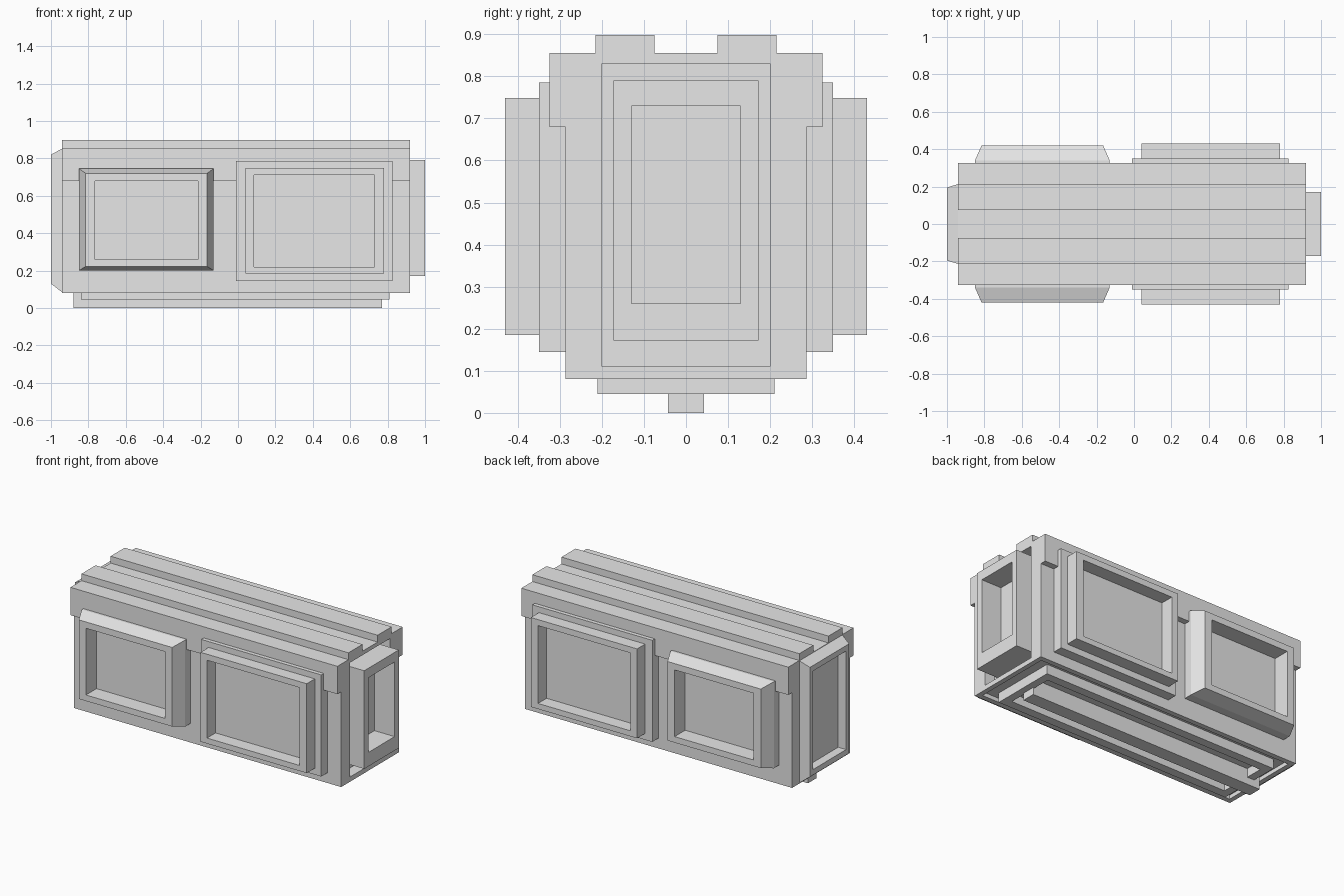
import bpy
import bmesh

default = bpy.data.objects.get("Cube")
if default:
    bpy.data.objects.remove(default, do_unlink=True)

grey = bpy.data.materials.new("light_grey")
grey.use_nodes = True
grey.diffuse_color = (0.8, 0.8, 0.8, 1)
grey.node_tree.nodes["Principled BSDF"].inputs["Base Color"].default_value = (0.8, 0.8, 0.8, 1)


def stack(name, rects, place):
    """Closed solid from rectangles (u0, u1, v0, v1, w) joined in order."""
    bm = bmesh.new()
    rings = []
    for u0, u1, v0, v1, w in rects:
        corners = [(u0, v0), (u1, v0), (u1, v1), (u0, v1)]
        rings.append([bm.verts.new(place(u, v, w)) for u, v in corners])
    bm.faces.new(rings[0])
    bm.faces.new(rings[-1])
    for a, b in zip(rings, rings[1:]):
        for i in range(4):
            j = (i + 1) % 4
            bm.faces.new((a[i], a[j], b[j], b[i]))
    bmesh.ops.recalc_face_normals(bm, faces=bm.faces[:])
    mesh = bpy.data.meshes.new(name)
    bm.to_mesh(mesh)
    bm.free()
    mesh.materials.append(grey)
    obj = bpy.data.objects.new(name, mesh)
    bpy.context.collection.objects.link(obj)
    return obj


def upright(u, v, w):
    return (u, v, w)


def left_end(u, v, w):
    return (w, u, v)


def right_end(u, v, w):
    return (-w, u, v)


def box(name, x0, x1, y0, y1, z0, z1):
    return stack(name, [(x0, x1, y0, y1, z0), (x0, x1, y0, y1, z1)], upright)


X0, X1 = -0.94, 0.92

# Main body with a pocket in one end and one underneath
body = box("body", X0, X1, -0.287, 0.287, 0.08, 0.84)
cutters = [
    box("end_pocket_cutter", 0.85, 1.1, -0.2, 0.2, 0.11, 0.83),
    box("bottom_pocket_cutter", -0.91, 0.89, -0.255, 0.255, 0.0, 0.105),
]
for cutter in cutters:
    cutter.hide_render = True
    mod = body.modifiers.new("pocket", 'BOOLEAN')
    mod.operation = 'DIFFERENCE'
    mod.solver = 'EXACT'
    mod.object = cutter
bpy.context.view_layer.update()
cut_mesh = bpy.data.meshes.new_from_object(
    body.evaluated_get(bpy.context.evaluated_depsgraph_get()))
body.modifiers.clear()
body.data = cut_mesh
for cutter in cutters:
    bpy.data.objects.remove(cutter, do_unlink=True)

# Roof: cap with overhanging skirts and two long ridges
box("roof_cap", X0, X1, -0.325, 0.325, 0.835, 0.855)
for side, s in (("front", -1), ("back", 1)):
    a, b = sorted((s * 0.28, s * 0.325))
    box(side + "_roof_skirt", X0, X1, a, b, 0.68, 0.84)
    a, b = sorted((s * 0.075, s * 0.215))
    box(side + "_roof_ridge", X0, X1, a, b, 0.85, 0.898)

    # Stepped and bevelled frames on the long sides
    def on_side(u, v, w, s=s):
        return (u, s * w, v)

    stack(side + "_stepped_frame", [
        (-0.01, 0.825, 0.145, 0.785, 0.27),
        (-0.01, 0.825, 0.145, 0.785, 0.35),
        (0.04, 0.78, 0.185, 0.748, 0.35),
        (0.04, 0.78, 0.185, 0.748, 0.43),
        (0.085, 0.73, 0.22, 0.71, 0.43),
        (0.085, 0.73, 0.22, 0.71, 0.345),
    ], on_side)
    stack(side + "_bevelled_frame", [
        (-0.85, -0.13, 0.2, 0.745, 0.27),
        (-0.85, -0.13, 0.2, 0.745, 0.34),
        (-0.815, -0.165, 0.222, 0.72, 0.42),
        (-0.765, -0.215, 0.26, 0.68, 0.42),
        (-0.765, -0.215, 0.26, 0.68, 0.315),
    ], on_side)

# Deep frame standing in the end pocket
stack("left_end_frame", [
    (-0.172, 0.172, 0.172, 0.79, 0.84),
    (-0.172, 0.172, 0.172, 0.79, 1.0),
    (-0.13, 0.13, 0.26, 0.73, 1.0),
    (-0.13, 0.13, 0.26, 0.73, 0.86),
], left_end)

# Tapered frame on the opposite end
stack("right_end_frame", [
    (-0.215, 0.215, 0.08, 0.855, 0.935),
    (-0.195, 0.195, 0.13, 0.82, 1.0),
    (-0.165, 0.165, 0.165, 0.785, 1.0),
    (-0.165, 0.165, 0.165, 0.785, 0.945),
], right_end)

# Underside: shallow frame and a keel bar
stack("bottom_frame", [
    (-0.84, 0.81, -0.21, 0.21, 0.11),
    (-0.84, 0.81, -0.21, 0.21, 0.045),
    (-0.79, 0.76, -0.155, 0.155, 0.045),
    (-0.79, 0.76, -0.155, 0.155, 0.1),
], upright)
box("keel_bar", -0.88, 0.77, -0.043, 0.043, 0.0, 0.108)
